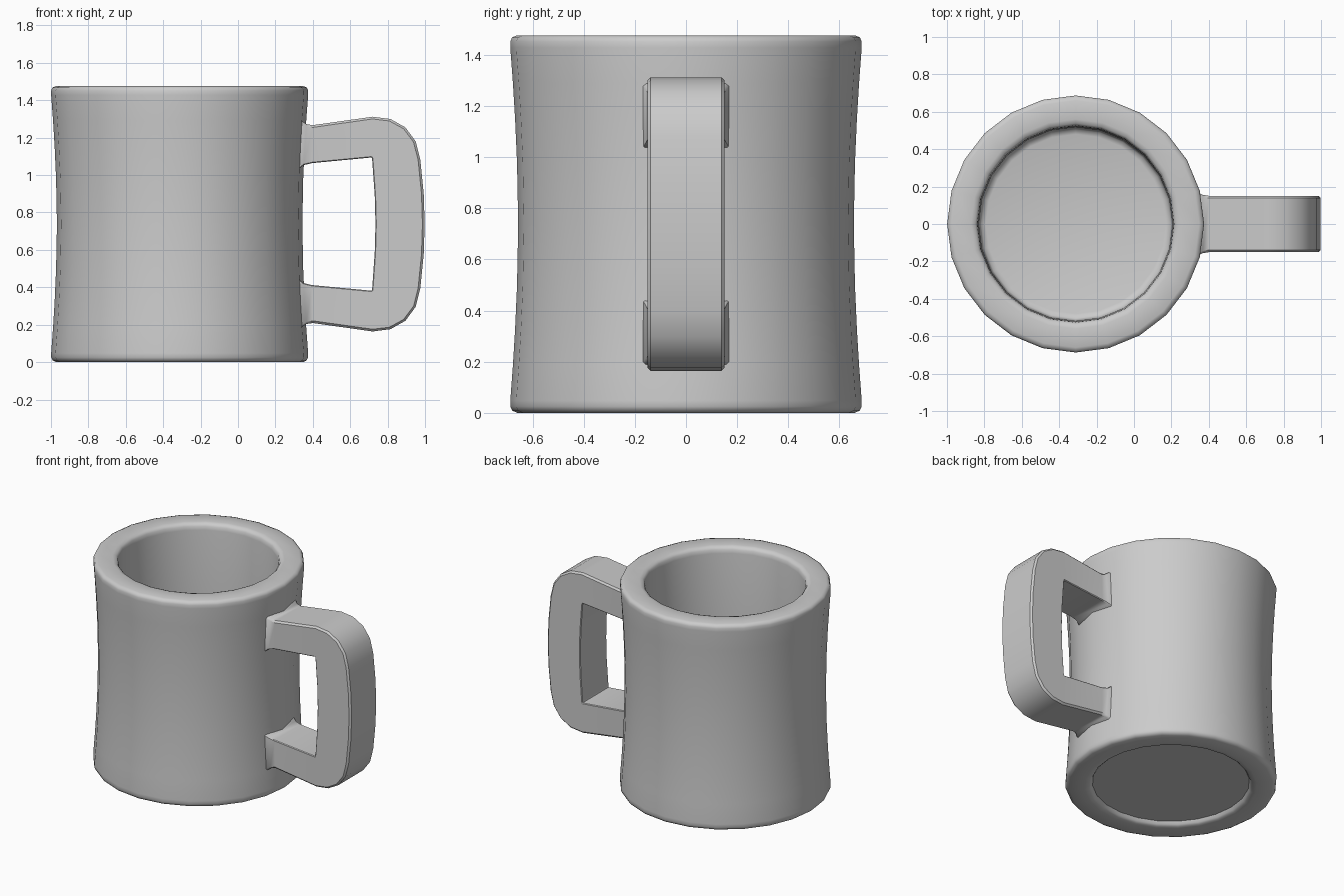
import bpy, bmesh, math
from mathutils import Vector, Matrix

if "Cube" in bpy.data.objects:
    bpy.data.objects.remove(bpy.data.objects["Cube"])

CX, MID, SIDES = -0.312, 0.738, 24


def finish(bm, name, angle):
    bmesh.ops.recalc_face_normals(bm, faces=bm.faces)
    mesh = bpy.data.meshes.new(name)
    bm.to_mesh(mesh)
    bm.free()
    ob = bpy.data.objects.new(name, mesh)
    bpy.context.collection.objects.link(ob)
    bpy.ops.object.select_all(action='DESELECT')
    ob.select_set(True)
    bpy.context.view_layer.objects.active = ob
    bpy.ops.object.shade_smooth_by_angle(angle=math.radians(angle))
    return ob


# Cup: lathed profile from recessed underside, up the waisted wall, to the inner floor
waist = [(0.656 + 0.031 * abs(t) ** 1.8, MID + 0.69 * t)
         for t in (-1, -0.8, -0.6, -0.35, 0, 0.35, 0.6, 0.8, 1)]
profile = ([(0, 0.03), (0.51, 0.03), (0.52, 0.012), (0.533, 0.002), (0.56, 0), (0.66, 0),
            (0.679, 0.009), (0.687, 0.025)] + waist +
           [(0.687, 1.452), (0.68, 1.468), (0.66, 1.476), (0.56, 1.476), (0.538, 1.47),
            (0.527, 1.455), (0.523, 1.43), (0.518, 0.8), (0.515, 0.18), (0.505, 0.158),
            (0.48, 0.15), (0, 0.15)])
bm = bmesh.new()
verts = [bm.verts.new((CX + r, 0, z)) for r, z in profile]
edges = [bm.edges.new(p) for p in zip(verts, verts[1:])]
bmesh.ops.spin(bm, geom=verts + edges, cent=(CX, 0, 0), axis=(0, 0, 1),
               angle=math.tau, steps=SIDES, use_merge=True)
bmesh.ops.remove_doubles(bm, verts=bm.verts, dist=0.0005)
finish(bm, "cup", 50)

# Handle: rectangular sections (outer point, inner point, half width, side setback)
half = [((0.30, 1.292), (0.28, 1.028), 0.172, 0.02),
        ((0.362, 1.290), (0.343, 1.030), 0.170, 0.022),
        ((0.375, 1.272), (0.358, 1.053), 0.156, 0.008),
        ((0.400, 1.267), (0.395, 1.064), 0.151, 0),
        ((0.720, 1.312), (0.712, 1.094), 0.151, 0),
        ((0.815, 1.300), (0.7135, 1.0935), 0.151, 0),
        ((0.895, 1.255), (0.715, 1.093), 0.151, 0),
        ((0.950, 1.180), (0.716, 1.090), 0.151, 0),
        ((0.975, 1.080), (0.7175, 1.080), 0.151, 0),
        ((0.993, 0.900), (0.731, 0.890), 0.151, 0),
        ((0.998, MID), (0.735, MID), 0.151, 0)]
flip = lambda p: (p[0], 2 * MID - p[1])
path = half + [(flip(o), flip(i), w, s) for o, i, w, s in reversed(half[:-1])]
bm = bmesh.new()
rings = []
for (ox, oz), (ix, iz), w, s in path:
    # chamfered long edges on the outer and inner sides
    d = (Vector((ix, 0, iz)) - Vector((ox, 0, oz))).normalized() * 0.012
    o, i = Vector((ox, 0, oz)), Vector((ix, 0, iz))
    ring = []
    for base, y in ((o, -w + 0.012), (o, w - 0.012), (o + d, w), (i - d * 0.4, w),
                    (i, w - 0.005), (i, -w + 0.005), (i - d * 0.4, -w), (o + d, -w)):
        back = s if abs(y) > w - 0.02 else 0
        ring.append(bm.verts.new(base + Vector((-back, y, 0))))
    rings.append(ring)
for a, b in zip(rings, rings[1:]):
    for k in range(8):
        n = (k + 1) % 8
        bm.faces.new((a[k], a[n], b[n], b[k]))
finish(bm, "handle", 40)
